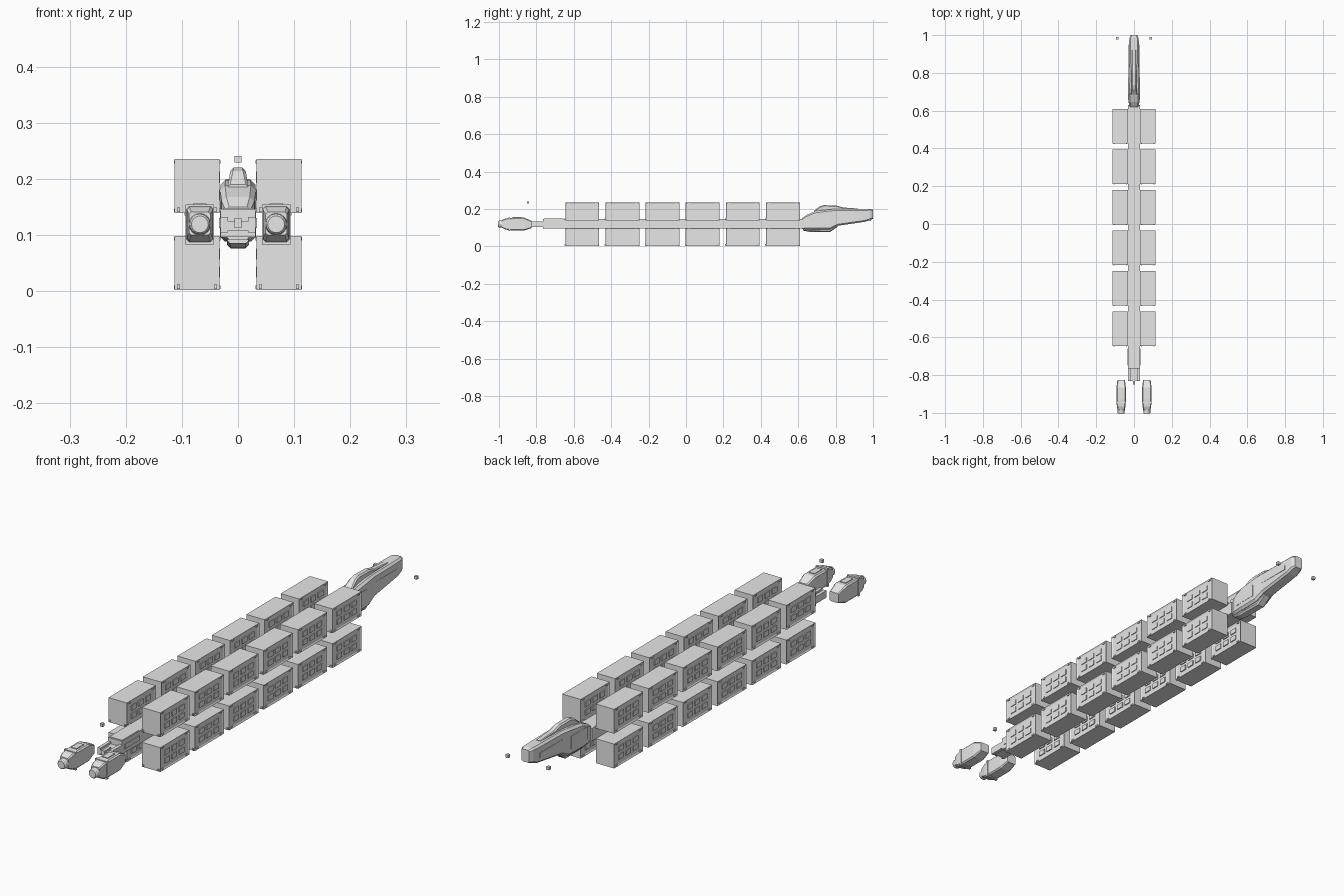
import bpy, bmesh
from mathutils import Vector

if "Cube" in bpy.data.objects:
    bpy.data.objects.remove(bpy.data.objects["Cube"])

grey = bpy.data.materials.new("hull_grey")
grey.diffuse_color = (0.8, 0.8, 0.8, 1)
grey.use_nodes = True
grey.node_tree.nodes["Principled BSDF"].inputs["Base Color"].default_value = grey.diffuse_color


def finish(name, bm):
    bmesh.ops.recalc_face_normals(bm, faces=bm.faces[:])
    me = bpy.data.meshes.new(name)
    bm.to_mesh(me)
    bm.free()
    me.materials.append(grey)
    ob = bpy.data.objects.new(name, me)
    bpy.context.collection.objects.link(ob)
    return ob


def add_box(bm, x0, x1, y0, y1, z0, z1):
    vs = bmesh.ops.create_cube(bm, size=1)["verts"]
    for v in vs:
        v.co = Vector(((x0 + x1) / 2 + v.co.x * (x1 - x0),
                       (y0 + y1) / 2 + v.co.y * (y1 - y0),
                       (z0 + z1) / 2 + v.co.z * (z1 - z0)))
    return vs


def box(name, *b):
    bm = bmesh.new()
    add_box(bm, *b)
    return finish(name, bm)


def loft(name, sections, cx=0.0, ch=0.25):
    """Chamfered-rectangle sections (y, half width, z low, z high) joined along y."""
    bm = bmesh.new()
    rings = []
    for y, w, a, b in sections:
        c = min(w, (b - a) / 2) * ch
        pts = [(-w + c, a), (w - c, a), (w, a + c), (w, b - c),
               (w - c, b), (-w + c, b), (-w, b - c), (-w, a + c)]
        rings.append([bm.verts.new((cx + x, y, z)) for x, z in pts])
    for r, s in zip(rings, rings[1:]):
        for i in range(8):
            j = (i + 1) % 8
            bm.faces.new((r[i], r[j], s[j], s[i]))
    bm.faces.new(rings[0])
    bm.faces.new(rings[-1])
    return finish(name, bm)


# Cargo containers: four rows of six, with recessed side panels and corner fittings
def container(name, s, y0, z0):
    bm = bmesh.new()
    x0, x1, y1, z1 = 0.033, 0.113, y0 + 0.181, z0 + 0.096
    add_box(bm, x0, x1, y0, y1, z0, z1)
    bm.normal_update()
    sides = [f for f in bm.faces if abs(f.normal.x) > 0.9]
    bmesh.ops.inset_individual(bm, faces=sides, thickness=0.008, depth=-0.003)
    for xa, xb in ((x0 - 0.002, x0 + 0.004), (x1 - 0.004, x1 + 0.001)):
        for ya in (y0 + 0.012, y1 - 0.022):
            for za in (z0 + 0.002, z1 - 0.008):
                add_box(bm, xa, xb, ya, ya + 0.01, za, za + 0.006)
        for k in range(3):  # raised ribs in the panel
            ya = y0 + 0.03 + k * 0.045
            add_box(bm, xa + 0.001, xb - 0.001, ya, ya + 0.03, z0 + 0.022, z0 + 0.042)
            add_box(bm, xa + 0.001, xb - 0.001, ya, ya + 0.03, z0 + 0.054, z0 + 0.074)
    for xa in (x0 + 0.004, x1 - 0.010):  # locks on the end
        add_box(bm, xa, xa + 0.006, y0 - 0.004, y0, z0 + 0.002, z0 + 0.01)
    for v in bm.verts:
        v.co.x *= s
    finish(name, bm)


for i in range(6):
    y = -0.645 + i * 0.2145
    for s, side in ((-1, "left"), (1, "right")):
        container(f"container_lower_{side}_{i}", s, y, 0.002)
        container(f"container_upper_{side}_{i}", s, y, 0.139)

# Spine beam and tail
box("spine", -0.031, 0.031, -0.765, 0.63, 0.096, 0.146)
box("spine_tail_cap", -0.027, 0.027, -0.76, -0.655, 0.14, 0.148)
box("tail_plate", -0.031, 0.031, -0.83, -0.76, 0.108, 0.124)
for s in (-1, 1):
    box("tail_prong", s * 0.031, s * 0.018, -0.83, -0.76, 0.104, 0.132)
    box("tail_side_rail", s * 0.031, s * 0.034, -0.75, -0.66, 0.112, 0.13)
box("tail_tip", -0.006, 0.006, -0.84, -0.80, 0.112, 0.13)

# Detached engines
for s in (-1, 1):
    cx = s * 0.068
    loft("engine_body", [(-0.985, 0.019, 0.10, 0.141), (-0.965, 0.023, 0.09, 0.149),
                         (-0.93, 0.025, 0.085, 0.153), (-0.865, 0.025, 0.085, 0.153),
                         (-0.825, 0.02, 0.098, 0.136)], cx, 0.2)
    box("engine_band", cx - 0.0255, cx + 0.0255, -0.95, -0.94, 0.083, 0.154)
    box("engine_top_vent", cx - 0.012, cx + 0.012, -0.925, -0.88, 0.15, 0.156)
    bm = bmesh.new()
    bmesh.ops.create_cone(bm, cap_ends=True, segments=16, radius1=0.018, radius2=0.021, depth=0.03)
    for v in bm.verts:
        v.co = Vector((cx + v.co.x, -0.985 + v.co.z, 0.119 + v.co.y))
    bm.normal_update()
    cap = [f for f in bm.faces if f.normal.y < -0.9 or (len(f.verts) > 4 and f.calc_center_median().y < -0.99)]
    bmesh.ops.inset_individual(bm, faces=cap, thickness=0.003, depth=-0.004)
    finish("engine_nozzle", bm)

# Command section
loft("command_hull", [(0.62, 0.022, 0.092, 0.15), (0.645, 0.029, 0.09, 0.168),
                      (0.69, 0.032, 0.088, 0.188), (0.77, 0.031, 0.09, 0.198),
                      (0.81, 0.028, 0.11, 0.2), (0.90, 0.027, 0.123, 0.2),
                      (0.96, 0.026, 0.132, 0.2), (0.985, 0.024, 0.142, 0.2),
                      (1.0, 0.017, 0.147, 0.196)], ch=0.28)
loft("command_keel", [(0.625, 0.019, 0.085, 0.11), (0.66, 0.02, 0.077, 0.11),
                      (0.77, 0.02, 0.076, 0.11), (0.81, 0.016, 0.105, 0.12)], ch=0.4)
loft("bridge", [(0.685, 0.018, 0.17, 0.19), (0.715, 0.015, 0.18, 0.214),
                (0.735, 0.013, 0.18, 0.22), (0.80, 0.013, 0.18, 0.219),
                (0.84, 0.012, 0.19, 0.208), (0.92, 0.01, 0.19, 0.202)], ch=0.4)
for s in (-1, 1):
    box("command_side_panel", s * 0.022, s * 0.0325, 0.66, 0.76, 0.115, 0.165)
    box("bow_side_rail", s * 0.02, s * 0.0285, 0.80, 0.95, 0.152, 0.17)

# Floating marker cubes
for x, y, z in ((0, -0.845, 0.235), (-0.089, 0.983, 0.141), (0.089, 0.983, 0.141)):
    r = 0.006
    box("marker_light", x - r, x + r, y - r, y + r, z - r, z + r)
